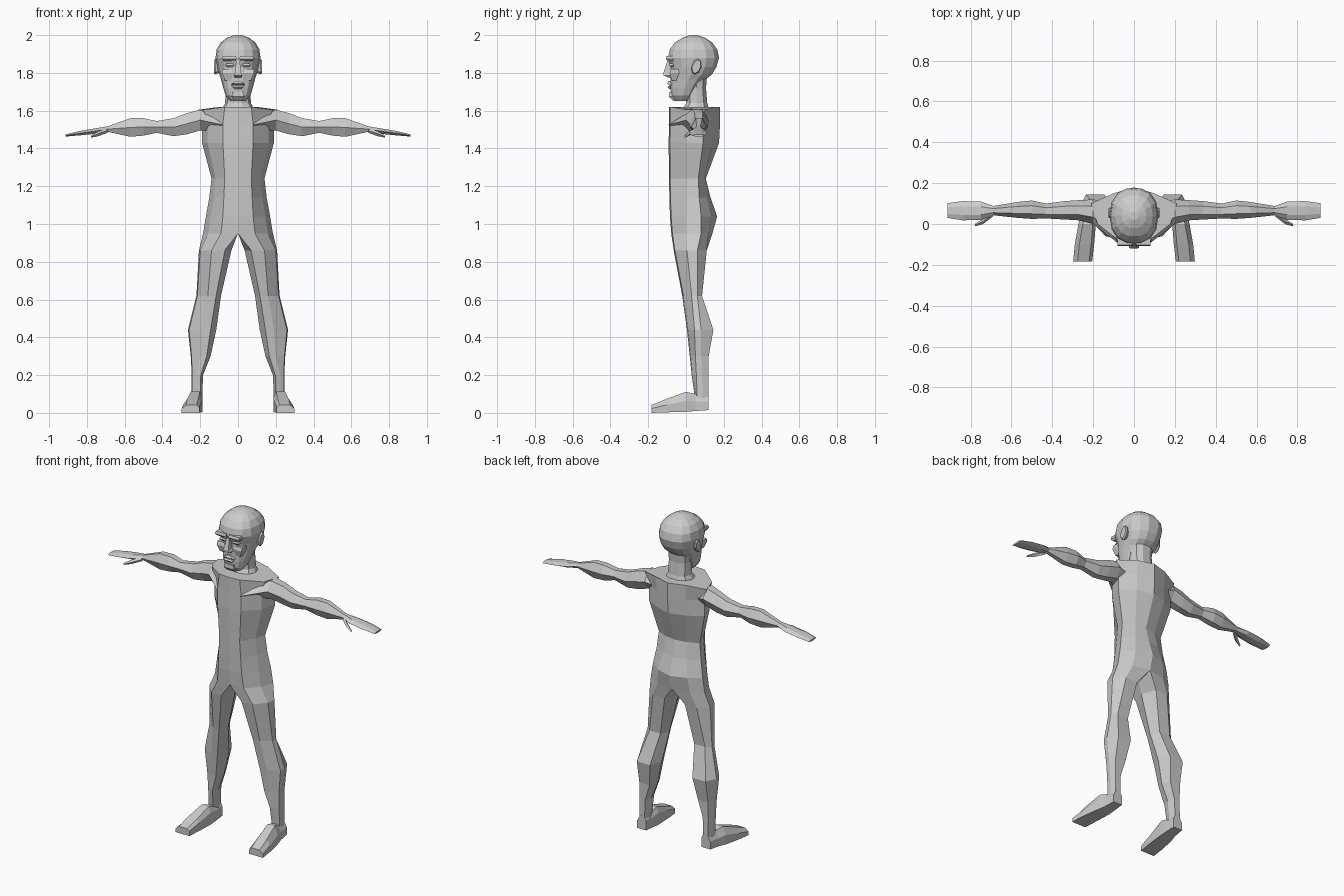
import bpy, bmesh, math
from mathutils import Vector

skin = bpy.data.materials.new("light_grey")
skin.diffuse_color = (0.6, 0.6, 0.6, 1)


def loft(name, rings, mirror=False):
    """Skin a list of equal-length point rings, optionally mirrored over x = 0."""
    bm = bmesh.new()
    vs = [[bm.verts.new(p) for p in r] for r in rings]
    n = len(rings[0])
    for a, b in zip(vs, vs[1:]):
        for i in range(n):
            j = (i + 1) % n
            bm.faces.new((a[i], a[j], b[j], b[i]))
    bm.faces.new(vs[0])
    bm.faces.new(vs[-1])
    if mirror:
        inner = [f for f in bm.faces if all(abs(v.co.x) < 1e-4 for v in f.verts)]
        bmesh.ops.delete(bm, geom=inner, context='FACES')
        dup = bmesh.ops.duplicate(bm, geom=bm.verts[:] + bm.edges[:] + bm.faces[:])
        for g in dup["geom"]:
            if isinstance(g, bmesh.types.BMVert):
                g.co.x *= -1
    bmesh.ops.remove_doubles(bm, verts=bm.verts[:], dist=1e-4)
    bmesh.ops.recalc_face_normals(bm, faces=bm.faces[:])
    me = bpy.data.meshes.new(name)
    bm.to_mesh(me)
    bm.free()
    me.materials.append(skin)
    ob = bpy.data.objects.new(name, me)
    bpy.context.collection.objects.link(ob)
    return ob


# Torso and legs: one half-body loft, mirrored
# z, inner x, front x, outer x, back x, front y, side-front y, side-back y, back y
body = [
    (1.62, 0, .07, .21, .10, -.09, 0, .10, .18),
    (1.53, 0, .08, .19, .10, -.09, 0, .09, .18),
    (1.43, 0, .08, .19, .10, -.092, 0, .09, .175),
    (1.24, 0, .07, .14, .07, -.09, 0, .065, .105),
    (1.14, 0, .075, .152, .08, -.088, 0, .07, .13),
    (1.04, 0, .08, .17, .10, -.085, 0, .08, .165),
    (.95, 0, .09, .185, .11, -.078, 0, .08, .14),
    (.86, .035, .14, .207, .15, -.065, .005, .06, .11),
    (.62, .09, .16, .22, .19, -.02, .03, .06, .085),
    (.44, .115, .19, .265, .235, .005, .045, .08, .145),
    (.30, .145, .20, .25, .235, .02, .05, .08, .12),
    (.20, .185, .22, .245, .235, .03, .055, .085, .118),
    (.06, .19, .22, .245, .235, .05, .06, .09, .12),
]


def body_ring(z, xi, xf, xo, xb, yf, ysf, ysb, yb):
    leg = xi > 0
    xc = xi + (.2 * (xo - xi) if leg else 0)
    xsf = xo - (.04 if leg else .15) * (xo - xi)
    ybm = yb if leg else (ysb + yb) / 2 + .01
    drop = .015 if z > 1.6 else 0
    return [(xc, yf, z), (xf, yf + .006, z), (xsf, ysf, z - drop), (xo, ysb, z - drop),
            (xb, ybm, z), (xc, yb, z), (xi, (yf + yb) / 2, z)]


loft("torso_and_legs", [body_ring(*r) for r in body], True)

# Feet: heel to toe
feet = [(.12, .19, .25, .015, .10), (.05, .187, .258, .01, .10), (0, .187, .272, .006, .112),
        (-.10, .195, .29, .003, .075), (-.183, .205, .298, 0, .042)]
loft("feet", [[(a, y, lo), (b, y, lo), (b, y, lo + .55 * (hi - lo)), (b - .022, y, hi),
               (a + .015, y, hi), (a, y, lo + .7 * (hi - lo))] for y, a, b, lo, hi in feet], True)

# Arms with hands: x, z low, z high, y front, y back
arms = [(.08, 1.50, 1.55, -.093, .10), (.20, 1.495, 1.605, 0, .12), (.27, 1.475, 1.587, .018, .117),
        (.34, 1.465, 1.56, .022, .112), (.43, 1.483, 1.545, .027, .10), (.50, 1.468, 1.56, .025, .115),
        (.57, 1.462, 1.56, .03, .108), (.69, 1.488, 1.517, .043, .088), (.75, 1.478, 1.507, .02, .11),
        (.84, 1.469, 1.492, .018, .112), (.913, 1.463, 1.474, .03, .102)]
loft("arms", [[(x, f, (lo + hi) / 2), (x, f + .28 * (b - f), hi), (x, b - .28 * (b - f), hi),
               (x, b, (lo + hi) / 2), (x, b - .28 * (b - f), lo), (x, f + .28 * (b - f), lo)]
              for x, lo, hi, f, b in arms], True)

# Thumbs
loft("thumbs", [[(x, y - w, z), (x, y, z + w), (x, y + w, z), (x, y, z - w)]
                for x, y, z, w in [(.69, .05, 1.495, .012), (.74, .012, 1.478, .013),
                                   (.778, -.005, 1.463, .006)]], True)


def oval(z, hw, yf, yb, n=14, power=.85, tilt=0):
    """Rounded ring with a slightly squared shape."""
    pts = []
    for i in range(n):
        t = 2 * math.pi * (i + .5) / n
        s, c = math.sin(t), math.cos(t)
        y = (yf + yb) / 2 + (yb - yf) / 2 * math.copysign(abs(c) ** power, c)
        pts.append((hw * math.copysign(abs(s) ** power, s), y, z + tilt * (y - yf)))
    return pts


# Neck
loft("neck", [oval(1.61, .085, -.02, .125, 10), oval(1.64, .068, .0, .115, 10),
              oval(1.72, .066, .0, .108, 10), oval(1.80, .07, .0, .115, 10)])

# Skull and jaw
head = [(1.652, .042, -.065, .02), (1.68, .066, -.08, .045), (1.72, .078, -.084, .07),
        (1.765, .09, -.083, .105), (1.79, .098, -.083, .138), (1.83, .11, -.083, .163),
        (1.88, .119, -.098, .178), (1.925, .113, -.088, .168), (1.96, .092, -.062, .142),
        (1.985, .06, -.022, .105), (2.0, .02, .02, .06)]
loft("head", [oval(*r) for r in head])


def slab(name, rows, mirror=False):
    """Loft rectangles given as z, x0, x1, y0, y1."""
    return loft(name, [[(a, f, z), (b, f, z), (b, k, z), (a, k, z)] for z, a, b, f, k in rows], mirror)


# Facial features
slab("nose", [(1.775, -.016, .016, -.095, -.06), (1.787, -.024, .024, -.118, -.06),
              (1.80, -.017, .017, -.119, -.06), (1.865, -.009, .009, -.098, -.06)])
slab("brows", [(1.862, .014, .075, -.094, -.04), (1.874, .008, .082, -.107, -.04),
               (1.89, .01, .08, -.102, -.04)], True)
slab("eyes", [(1.832, .026, .06, -.083, -.05), (1.84, .02, .066, -.089, -.05),
              (1.85, .024, .06, -.085, -.05)], True)
slab("cheeks", [(1.76, .035, .07, -.076, -.02), (1.80, .03, .085, -.087, -.02),
                (1.82, .035, .085, -.08, -.02)], True)
slab("upper_lip", [(1.736, -.036, .036, -.09, -.05), (1.744, -.03, .03, -.1, -.05),
                   (1.757, -.012, .012, -.092, -.05)])
slab("lower_lip", [(1.715, -.018, .018, -.088, -.05), (1.724, -.026, .026, -.097, -.05),
                   (1.732, -.034, .034, -.089, -.05)])
slab("chin", [(1.655, -.025, .025, -.072, -.02), (1.675, -.034, .034, -.09, -.02),
              (1.70, -.028, .028, -.088, -.02)])


# Ears: flat ovals standing off the sides of the head
def ear_ring(x, s):
    return [(x, .055 + .026 * s * math.cos(t) + .008 * math.sin(t), 1.833 + .042 * s * math.sin(t))
            for t in (2 * math.pi * i / 8 for i in range(8))]


loft("ears", [ear_ring(.095, .7), ear_ring(.118, 1), ear_ring(.126, .85)], True)
